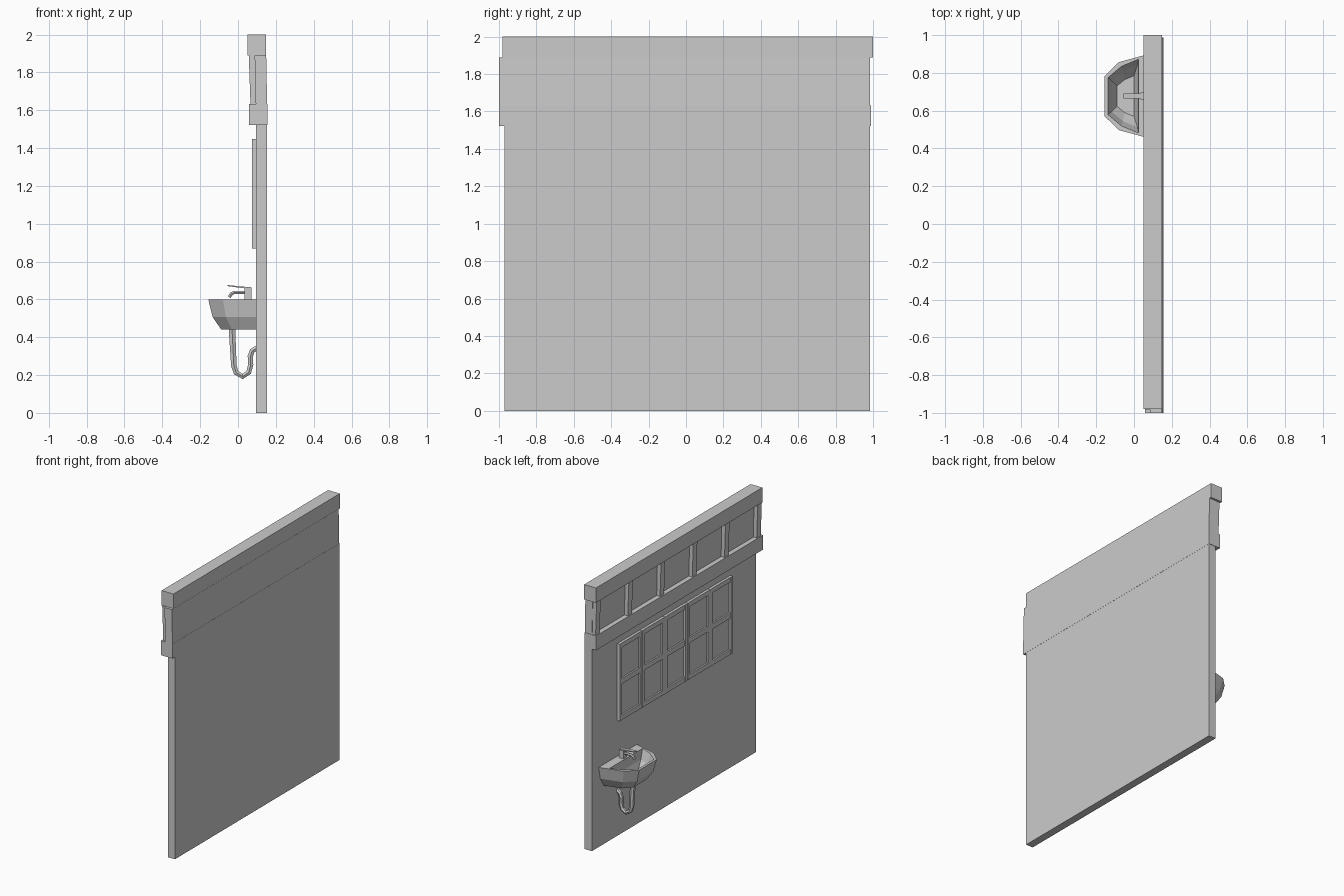
import bpy, bmesh

if "Cube" in bpy.data.objects:
    bpy.data.objects.remove(bpy.data.objects["Cube"])

SY = 0.677  # sink centre line


def mesh_object(name, bm):
    bmesh.ops.recalc_face_normals(bm, faces=bm.faces)
    me = bpy.data.meshes.new(name)
    bm.to_mesh(me)
    bm.free()
    ob = bpy.data.objects.new(name, me)
    bpy.context.collection.objects.link(ob)
    return ob


def loft(name, rings):
    """Closed solid through rings of equal point count."""
    bm = bmesh.new()
    vs = [[bm.verts.new(p) for p in r] for r in rings]
    n = len(vs[0])
    for a, b in zip(vs, vs[1:]):
        for i in range(n):
            j = (i + 1) % n
            bm.faces.new((a[i], a[j], b[j], b[i]))
    bm.faces.new(vs[0])
    bm.faces.new(vs[-1])
    return mesh_object(name, bm)


def prism(name, profile, y0, y1):
    """Extrude an (x, z) profile along y."""
    return loft(name, [[(x, y, z) for x, z in profile] for y in (y0, y1)])


def box(name, x0, x1, y0, y1, z0, z1):
    return prism(name, [(x0, z0), (x1, z0), (x1, z1), (x0, z1)], y0, y1)


def tube(name, pts, radii):
    """Six-sided pipe along (x, z) points in the sink's centre plane."""
    cu = bpy.data.curves.new(name, 'CURVE')
    cu.dimensions = '3D'
    cu.bevel_depth = 1.0
    cu.bevel_resolution = 1
    cu.use_fill_caps = True
    sp = cu.splines.new('POLY')
    sp.points.add(len(pts) - 1)
    sp.use_smooth = False
    for p, (x, z), r in zip(sp.points, pts, radii):
        p.co = (x, SY, z, 1)
        p.radius = r
    ob = bpy.data.objects.new(name, cu)
    bpy.context.collection.objects.link(ob)
    bpy.ops.object.select_all(action='DESELECT')
    ob.select_set(True)
    bpy.context.view_layer.objects.active = ob
    bpy.ops.object.convert(target='MESH')


# Wall, beams and the recessed band between them
box("wall", 0.095, 0.154, -0.97, 0.985, 0, 1.54)
box("top_beam", 0.05, 0.148, -0.98, 1.0, 1.888, 2.0)
box("lower_beam", 0.058, 0.155, -1.0, 0.988, 1.523, 1.632)
prism("band_panel", [(0.094, 1.63), (0.154, 1.63), (0.149, 1.89), (0.088, 1.89)], -1.0, 0.985)

# Posts in the band
for i in range(6):
    y = 0.958 - i * 0.3835
    prism(f"band_post_{i}", [(0.066, 1.63), (0.1, 1.63), (0.1, 1.89), (0.057, 1.89)],
          y - 0.024, y + 0.024)

# Row of five framed windows, two panes each
Z0, Z1 = 0.868, 1.448
pitch = 1.35 / 5
box("window_panes", 0.087, 0.1, -0.66, 0.68, Z0 + 0.01, Z1 - 0.01)
for i in range(5):
    a = -0.665 + i * pitch + 0.002
    b = a + pitch - 0.004
    for k, y in enumerate((a, b - 0.026)):
        box(f"window_{i}_stile_{k}", 0.073, 0.1, y, y + 0.026, Z0, Z1)
    for k, (z, h) in enumerate(((Z0, 0.035), (1.14, 0.04), (Z1 - 0.035, 0.035))):
        box(f"window_{i}_rail_{k}", 0.075, 0.1, a + 0.02, b - 0.02, z, z + h)

# Sink basin: half outlines mirrored about the centre line
outer = [(0.097, 0.228), (-0.08, 0.18), (-0.157, 0.105)]
inner = [(0.025, 0.196), (-0.066, 0.158), (-0.138, 0.098)]


def ring(half, cx, s, z):
    pts = half + [(x, -y) for x, y in reversed(half)]
    return [(cx + (x - cx) * s, SY + y * s, z) for x, y in pts]


loft("sink_basin", [
    ring(outer, 0.097, 0.73, 0.44), ring(outer, 0.097, 0.91, 0.507),
    ring(outer, 0.097, 1.0, 0.6), ring(inner, 0.0, 1.0, 0.6),
    ring(inner, -0.02, 0.84, 0.53), ring(inner, -0.03, 0.55, 0.475)])

# Drain trap
tube("drain_pipe",
     [(-0.032, 0.45), (-0.022, 0.25), (-0.01, 0.213), (0.025, 0.192), (0.057, 0.215),
      (0.067, 0.255), (0.065, 0.3), (0.075, 0.328), (0.1, 0.343)],
     [0.02, 0.017] + [0.016] * 7)

# Tap
box("tap_body", 0.035, 0.071, SY - 0.018, SY + 0.018, 0.595, 0.66)
tube("tap_spout", [(0.045, 0.637), (-0.02, 0.637), (-0.035, 0.63), (-0.046, 0.612)], [0.01] * 4)
prism("tap_lever", [(0.071, 0.655), (0.071, 0.664), (0.02, 0.668), (-0.055, 0.676),
                    (-0.055, 0.67), (0.02, 0.66)], SY - 0.013, SY + 0.013)
